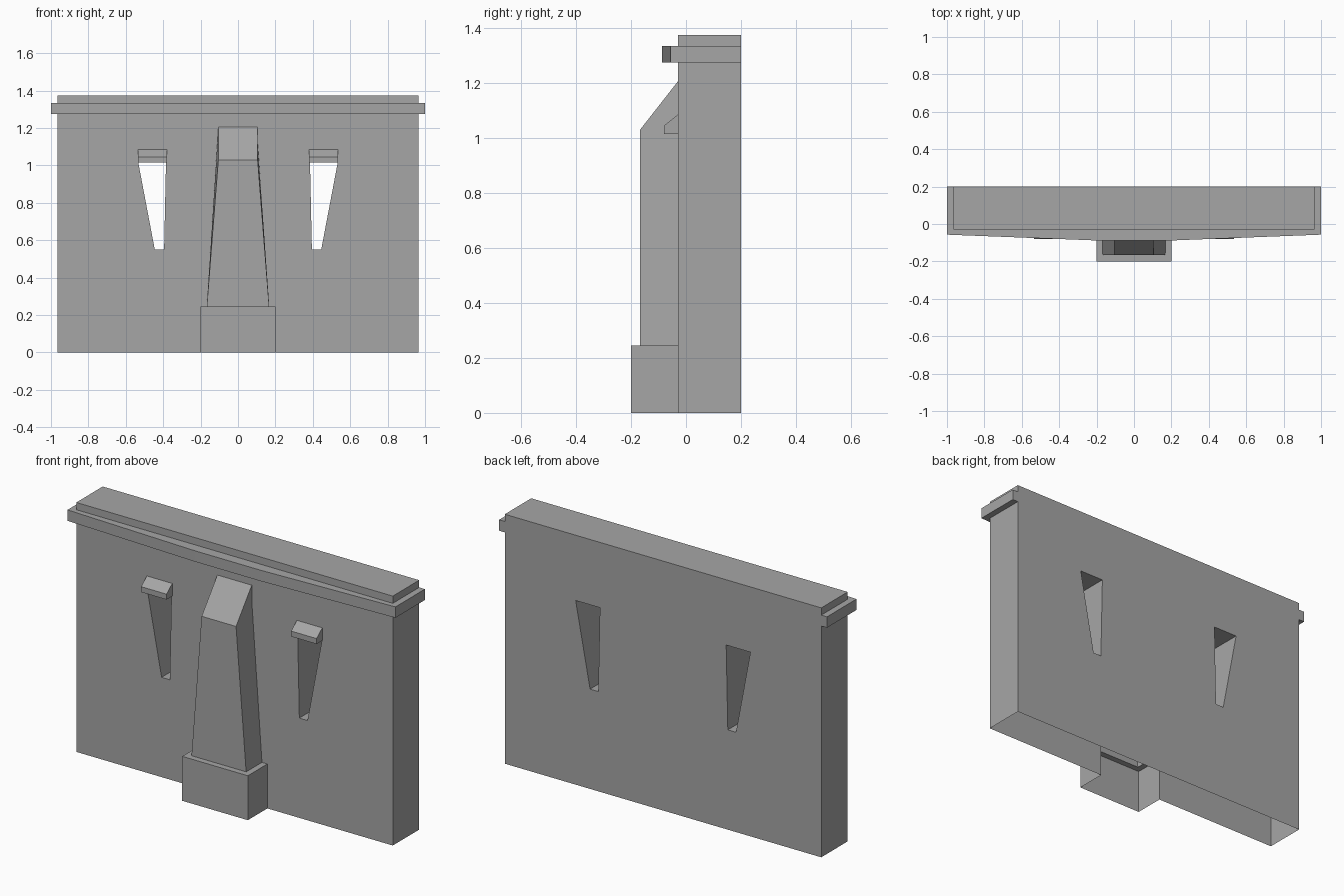
import bpy, bmesh
from mathutils import Vector

if "Cube" in bpy.data.objects:
    bpy.data.objects.remove(bpy.data.objects["Cube"], do_unlink=True)

stone = bpy.data.materials.new("grey stone")
stone.use_nodes = True
GREY = (0.38, 0.38, 0.38, 1)
stone.diffuse_color = GREY
stone.node_tree.nodes["Principled BSDF"].inputs["Base Color"].default_value = GREY


def prism(name, outline, direction):
    """Extrude a closed 3D outline along a direction into a solid."""
    bm = bmesh.new()
    face = bm.faces.new([bm.verts.new(p) for p in outline])
    ext = bmesh.ops.extrude_face_region(bm, geom=[face], use_keep_orig=True)
    moved = [v for v in ext["geom"] if isinstance(v, bmesh.types.BMVert)]
    bmesh.ops.translate(bm, verts=moved, vec=Vector(direction))
    bmesh.ops.recalc_face_normals(bm, faces=bm.faces)
    mesh = bpy.data.meshes.new(name)
    bm.to_mesh(mesh)
    bm.free()
    mesh.materials.append(stone)
    obj = bpy.data.objects.new(name, mesh)
    bpy.context.collection.objects.link(obj)
    return obj


def block(name, half_x, y0, y1, z0, z1):
    base = [(-half_x, y0, z0), (half_x, y0, z0), (half_x, y1, z0), (-half_x, y1, z0)]
    return prism(name, base, (0, 0, z1 - z0))


def combine(target, tool, operation):
    """Apply a boolean and discard the tool solid."""
    mod = target.modifiers.new("combine", "BOOLEAN")
    mod.operation, mod.solver, mod.object = operation, "EXACT", tool
    tool.hide_render = True
    bpy.context.view_layer.update()
    result = target.evaluated_get(bpy.context.evaluated_depsgraph_get())
    mesh = bpy.data.meshes.new_from_object(result)
    target.modifiers.clear()
    target.data = mesh
    bpy.data.objects.remove(tool, do_unlink=True)


# Main wall slab
FRONT, BACK = -0.03, 0.2
wall = block("wall", 0.965, FRONT, BACK, 0, 1.375)

# Tapered window slits, each under a small sloped hood
for s in (-1, 1):
    slit = [(0.385, 1.015), (0.533, 1.015), (0.445, 0.55), (0.395, 0.55)]
    cutter = prism("slit_cutter", [(s * x, -0.5, z) for x, z in slit], (0, 1, 0))
    combine(wall, cutter, "DIFFERENCE")
for s in (-1, 1):
    side = [(0, 1.015), (-0.08, 1.015), (-0.08, 1.045), (FRONT, 1.085), (0, 1.085)]
    hood = prism("hood", [(s * 0.38, y, z) for y, z in side], (s * 0.155, 0, 0))
    combine(wall, hood, "UNION")

# Cornice band whose front bows out towards the middle
plan = [(-1, BACK), (-1, -0.057), (-0.2, -0.088), (0.2, -0.088), (1, -0.057), (1, BACK)]
combine(wall, prism("cornice", [(x, y, 1.275) for x, y in plan], (0, 0, 0.06)), "UNION")

# Plinth at the foot of the buttress
combine(wall, block("plinth", 0.2, -0.2, 0.1, 0, 0.245), "UNION")

# Buttress with sloped cap, narrowing from foot to shoulder
profile = [(0.1, 0.2), (-0.167, 0.2), (-0.167, 1.03), (FRONT, 1.205), (0.1, 1.205)]
buttress = prism("buttress", [(-1, y, z) for y, z in profile], (2, 0, 0))
for v in buttress.data.vertices:
    foot = v.co.z < 0.5
    v.co.x *= 0.17 if foot else 0.105
combine(wall, buttress, "UNION")

# The shell is open underneath
bm = bmesh.new()
bm.from_mesh(wall.data)
under = [f for f in bm.faces if all(v.co.z < 0.001 for v in f.verts)]
bmesh.ops.delete(bm, geom=under, context="FACES")
bm.to_mesh(wall.data)
bm.free()
